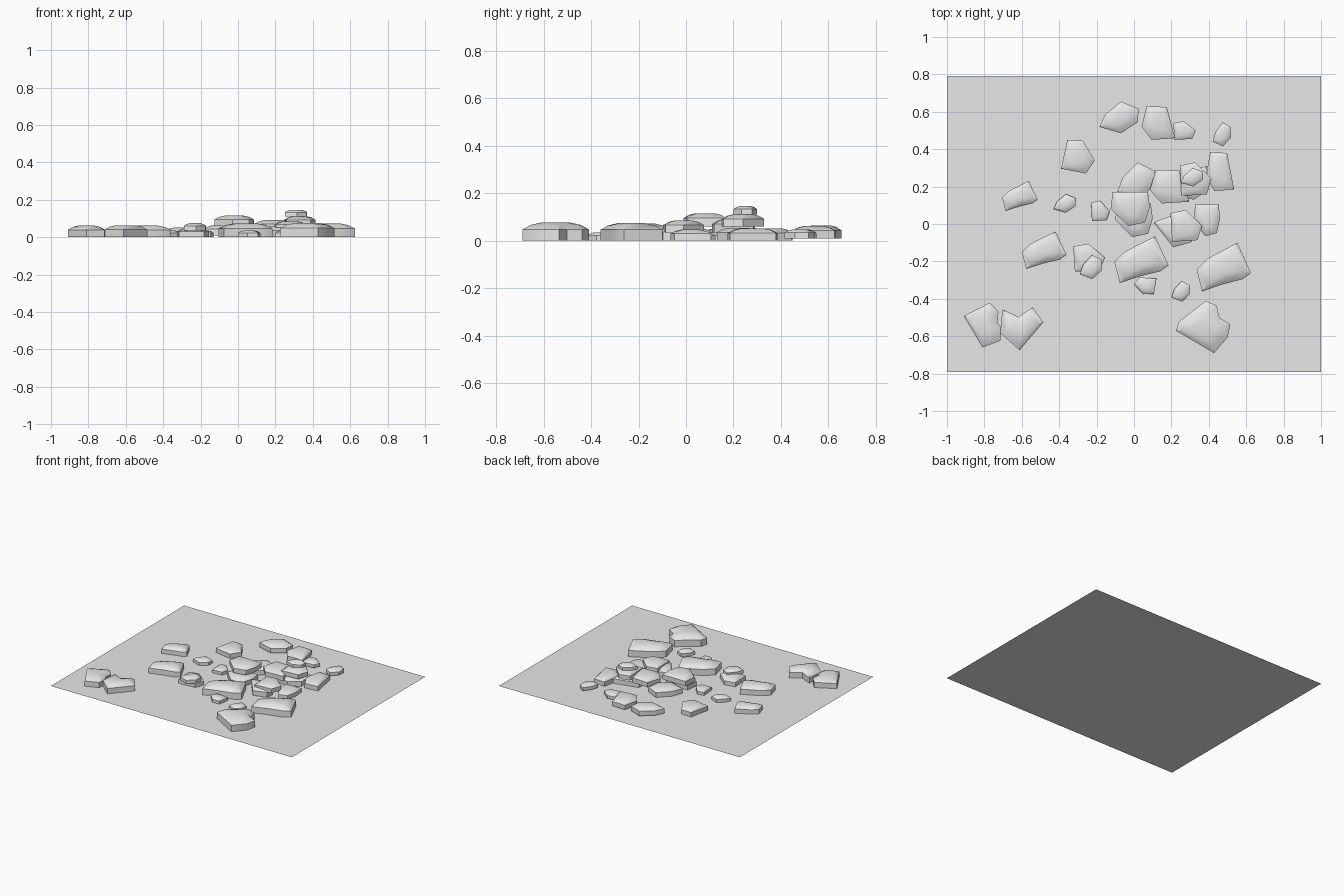
import bpy
import bmesh
import math
from mathutils import Matrix, Vector

if "Cube" in bpy.data.objects:
    bpy.data.objects.remove(bpy.data.objects["Cube"], do_unlink=True)

# One plain grey for ground and stones
grey = bpy.data.materials.new("pale_grey_stone")
grey.use_nodes = True
grey.diffuse_color = (.8, .8, .8, 1)
grey.node_tree.nodes["Principled BSDF"].inputs["Base Color"].default_value = grey.diffuse_color

# Stone outlines, clockwise, stretched later to each stone's own size
shard = [(.5, 1), (1, -.25), (.7, -.5), (0, -.7), (-.8, -1), (-1, -.1), (-.6, .35)]
heart = [(-.9, .9), (-.15, .55), (.5, 1), (1, .3), (-.1, -1), (-1, -.2)]
fan = [(.1, 1), (.5, .8), (.6, .35), (1, .1), (.9, -.4), (.4, -1), (-1, -.15), (-.9, .2)]
kite = [(.4, 1), (.85, .6), (.8, .1), (1, -.1), (.95, -.7), (0, -1), (-1, .4)]
block = [(-.9, 1), (.9, 1), (1, .1), (.75, -.8), (-.1, -1), (-1, 0)]
wedge = [(.1, 1), (1, .55), (.95, -.3), (.1, -1), (-1, -.6), (-.7, .2)]
chip = [(-.9, .8), (0, 1), (1, 0), (.7, -.9), (-.8, -1)]
slab = [(-.7, 1), (.5, .95), (1, -.9), (-.4, -1), (-1, -.2)]

# Resting height of each layer of the pile
layers = {"floor": 0, "lifted": .01, "raised": .035, "stacked": .06, "crown": .11}


def add_object(name, bm):
    mesh = bpy.data.meshes.new(name)
    bm.normal_update()
    bm.to_mesh(mesh)
    bm.free()
    mesh.materials.append(grey)
    obj = bpy.data.objects.new(name, mesh)
    bpy.context.collection.objects.link(obj)
    return obj


def fit_outline(outline, size, turn):
    """Turn an outline, then stretch it to fill a box of the given size."""
    spin = Matrix.Rotation(math.radians(turn), 2)
    points = [spin @ Vector(p) for p in outline]
    fitted = []
    for axis in range(2):
        values = [p[axis] for p in points]
        low, high = min(values), max(values)
        fitted.append([((v - low) / (high - low) - .5) * size[axis] for v in values])
    return list(zip(*fitted))


def add_stone(name, outline, centre, size, turn=0, layer="floor"):
    """Upright sides below a softly domed top."""
    points = fit_outline(outline, size, turn)
    height = .012 + .115 * (size[0] + size[1])
    base = layers[layer]
    bm = bmesh.new()

    def ring(scale, level):
        return [bm.verts.new((centre[0] + x * scale, centre[1] + y * scale,
                              base + height * level)) for x, y in points]

    rings = [ring(1, 0), ring(1, .62), ring(.75, .86), ring(.45, .98)]
    bm.faces.new(rings[0])
    for lower, upper in zip(rings, rings[1:]):
        for i in range(len(points)):
            j = (i + 1) % len(points)
            bm.faces.new((lower[j], lower[i], upper[i], upper[j]))
    bm.faces.new(reversed(rings[-1]))
    bmesh.ops.recalc_face_normals(bm, faces=bm.faces)
    obj = add_object(name, bm)
    bpy.ops.object.select_all(action="DESELECT")
    obj.select_set(True)
    bpy.context.view_layer.objects.active = obj
    bpy.ops.object.shade_smooth_by_angle(angle=math.radians(35))


# Ground sheet
ground = bmesh.new()
bmesh.ops.create_grid(ground, x_segments=1, y_segments=1, size=1,
                      matrix=Matrix.Diagonal((1, .79, 1, 1)))
add_object("ground_sheet", ground)

# Large stones around the front
add_stone("front_middle_stone", shard, centre=(.04, -.19), size=(.29, .25))
add_stone("front_left_broad_stone", shard, centre=(.48, -.23), size=(.29, .26))
add_stone("front_left_corner_stone", fan, centre=(.37, -.55), size=(.29, .28))
add_stone("right_side_broad_stone", shard, centre=(-.48, -.14), size=(.24, .2))
add_stone("front_right_corner_stone", kite, centre=(-.81, -.54), size=(.2, .24))
add_stone("front_right_heart_stone", heart, centre=(-.6, -.56), size=(.23, .23))

# Scattered stones at the back and right
add_stone("back_middle_stone", wedge, centre=(-.08, .57), size=(.21, .17), layer="lifted")
add_stone("back_left_stone", slab, centre=(.13, .54), size=(.18, .18), layer="lifted")
add_stone("back_left_small_stone", chip, centre=(.27, .5), size=(.12, .1), layer="lifted")
add_stone("back_left_pebble", wedge, centre=(.47, .48), size=(.1, .13), layer="lifted")
add_stone("back_right_stone", chip, centre=(-.3, .36), size=(.18, .18), turn=-15)
add_stone("far_right_stone", shard, centre=(-.61, .15), size=(.19, .16))
add_stone("right_side_pebble", wedge, centre=(-.37, .11), size=(.12, .1))

# Small stones near the pile
add_stone("pile_right_pebble", chip, centre=(-.18, .07), size=(.1, .11))
add_stone("front_right_lower_stone", chip, centre=(-.24, -.18), size=(.17, .15))
add_stone("front_right_upper_stone", wedge, centre=(-.23, -.23), size=(.12, .13), layer="raised")
add_stone("front_middle_pebble", chip, centre=(.06, -.33), size=(.12, .09), turn=170)
add_stone("front_left_pebble", wedge, centre=(.25, -.36), size=(.1, .11))

# Bottom layer of the pile
add_stone("pile_back_stone", wedge, centre=(.01, .23), size=(.2, .2))
add_stone("pile_front_stone", block, centre=(0, .02), size=(.2, .18))
add_stone("pile_left_back_stone", slab, centre=(.46, .28), size=(.15, .21))
add_stone("pile_left_front_stone", block, centre=(.39, .02), size=(.14, .17))
add_stone("pile_middle_lower_stone", kite, centre=(.21, -.03), size=(.21, .19))
add_stone("pile_left_lower_stone", slab, centre=(.3, .22), size=(.2, .18), turn=90)

# Upper layers of the pile
add_stone("pile_top_right_stone", block, centre=(-.02, .08), size=(.21, .18), layer="stacked")
add_stone("pile_top_middle_stone", slab, centre=(.19, .2), size=(.21, .18), layer="raised")
add_stone("pile_top_left_stone", chip, centre=(.33, .24), size=(.17, .18), layer="stacked")
add_stone("pile_top_front_stone", chip, centre=(.28, -.01), size=(.17, .17), layer="raised")
add_stone("pile_crown_stone", wedge, centre=(.31, .25), size=(.12, .1), layer="crown")
